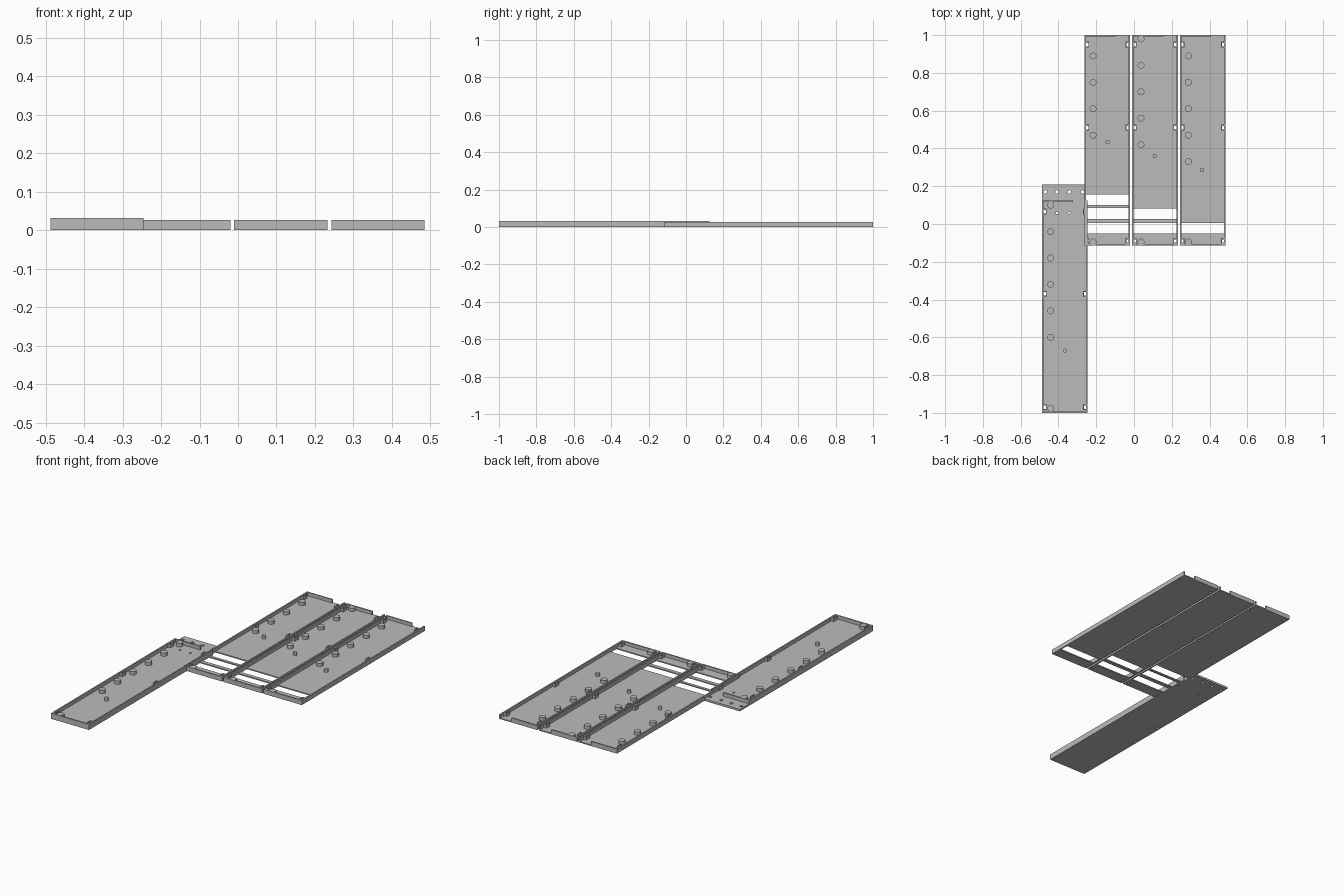
import bpy, bmesh, math
from mathutils import Matrix

if "Cube" in bpy.data.objects:
    bpy.data.objects.remove(bpy.data.objects["Cube"])

grey = bpy.data.materials.new("light grey")
grey.diffuse_color = (0.5, 0.5, 0.5, 1)
grey.use_nodes = True
grey.node_tree.nodes["Principled BSDF"].inputs["Base Color"].default_value = grey.diffuse_color
W, T = 0.242, 0.008          # panel width, wall thickness


def add_box(bm, x0, x1, y0, y1, z0, z1):
    m = Matrix.Translation(((x0 + x1) / 2, (y0 + y1) / 2, (z0 + z1) / 2))
    bmesh.ops.create_cube(bm, size=1, matrix=m @ Matrix.Diagonal((x1 - x0, y1 - y0, z1 - z0, 1)))


def add_cyl(bm, x, y, r, z0, z1, n=24):
    bmesh.ops.create_cone(bm, cap_ends=True, segments=n, radius1=r, radius2=r, depth=z1 - z0,
                          matrix=Matrix.Translation((x, y, (z0 + z1) / 2)))


def make(name, bm):
    me = bpy.data.meshes.new(name)
    bm.to_mesh(me)
    bm.free()
    ob = bpy.data.objects.new(name, me)
    me.materials.append(grey)
    bpy.context.collection.objects.link(ob)
    return ob


def panel(tag, x0, y0, y1, floors, zf, h, clips, pegs, peg_x, small, holes=(), tongue=None):
    x1 = x0 + W
    # holes through the floor: clip slots and screw holes
    bm = bmesh.new()
    for y in clips:
        for a in (x0 + T, x1 - T - 0.012):
            add_box(bm, a, a + 0.012, y - 0.009, y + 0.009, -0.01, 0.02)
    for x, y, r in holes:
        add_cyl(bm, x, y, r, -0.01, 0.02, 16)
    cutter = make(tag + "_hole_cutter", bm)
    cutter.hide_render = True
    cutter.hide_viewport = True
    # floor strips, optionally with a screw tongue beyond the back wall
    bm = bmesh.new()
    for a, b in floors:
        add_box(bm, x0 + 0.001, x1 - 0.001, a, b, 0, zf)
    if tongue:
        # L-shaped outline: wide tray floor joined to the narrower tongue
        bm.clear()
        xt, yt = tongue
        pts = [(x0, y0), (x1, y0), (x1, y1), (xt, y1), (xt, yt), (x0, yt)]
        f = bm.faces.new([bm.verts.new((x, y, 0)) for x, y in pts])
        ext = bmesh.ops.extrude_face_region(bm, geom=[f])
        top = [v for v in ext["geom"] if isinstance(v, bmesh.types.BMVert)]
        bmesh.ops.translate(bm, verts=top, vec=(0, 0, zf))
        bmesh.ops.recalc_face_normals(bm, faces=bm.faces)
    floor = make(tag + "_floor", bm)
    mod = floor.modifiers.new("holes", 'BOOLEAN')
    mod.object, mod.operation, mod.solver = cutter, 'DIFFERENCE', 'EXACT'
    # rim: two long sides, full front wall, back wall open on the right
    bm = bmesh.new()
    add_box(bm, x0, x0 + T, y0, y1, 0, h)
    add_box(bm, x1 - T, x1, y0, y1, 0, h)
    add_box(bm, x0 + T, x1 - T, y0, y0 + T, 0, h)
    add_box(bm, x0 + T, x0 + 0.165, y1 - T, y1, 0, h)
    make(tag + "_rim", bm)
    # clip brackets: U shapes around each slot
    bm = bmesh.new()
    for y in clips:
        for wall, s in ((x0 + T, 1), (x1 - T, -1)):
            for dy in (-0.0125, 0.0125):
                a, b = sorted((wall, wall + s * 0.016))
                add_box(bm, a, b, y + dy - 0.0035, y + dy + 0.0035, zf, h)
            a, b = sorted((wall + s * 0.012, wall + s * 0.016))
            add_box(bm, a, b, y - 0.009, y + 0.009, zf, h)
    make(tag + "_clips", bm)
    # round pegs
    bm = bmesh.new()
    for y in pegs:
        add_cyl(bm, peg_x, y, 0.018, zf - 0.002, h - 0.001)
    add_cyl(bm, small[0], small[1], 0.011, zf - 0.002, h - 0.003)
    ob = make(tag + "_pegs", bm)
    bpy.context.view_layer.objects.active = ob
    bpy.ops.object.select_all(action='DESELECT')
    ob.select_set(True)
    bpy.ops.object.shade_smooth_by_angle()


# three rear trays; each has one more slot opening than its right neighbour
front, bar1, bar2 = (-0.115, -0.05), (0.004, 0.026), (0.085, 0.1)
clips = (0.95, 0.51, -0.09)
panel("left_tray", -0.262, -0.115, 1, [front, bar1, bar2, (0.157, 1)], 0.0065, 0.026, clips,
      [0.89, 0.75, 0.61, 0.47, -0.095], -0.217, (-0.14, 0.435))
panel("middle_tray", -0.01, -0.115, 1, [front, bar1, (0.083, 1)], 0.0065, 0.026, clips,
      [0.98, 0.84, 0.70, 0.56, 0.42, -0.095], 0.037, (0.11, 0.36))
panel("right_tray", 0.243, -0.115, 1, [front, (0.004, 1)], 0.0065, 0.026, clips,
      [0.89, 0.75, 0.61, 0.47, 0.33, -0.095], 0.288, (0.36, 0.285))

# forward tray with the screw tongue
screws = [(x, 0.17, 0.009) for x in (-0.47, -0.408, -0.343, -0.272)]
screws += [(x, 0.058, 0.006) for x in (-0.408, -0.343)]
panel("forward_tray", -0.487, -1, 0.125, [], 0.0115, 0.032, (0.065, -0.37, -0.97),
      [0.10, -0.04, -0.18, -0.32, -0.46, -0.60, -0.975], -0.441, (-0.365, -0.67),
      screws, (-0.256, 0.208))
